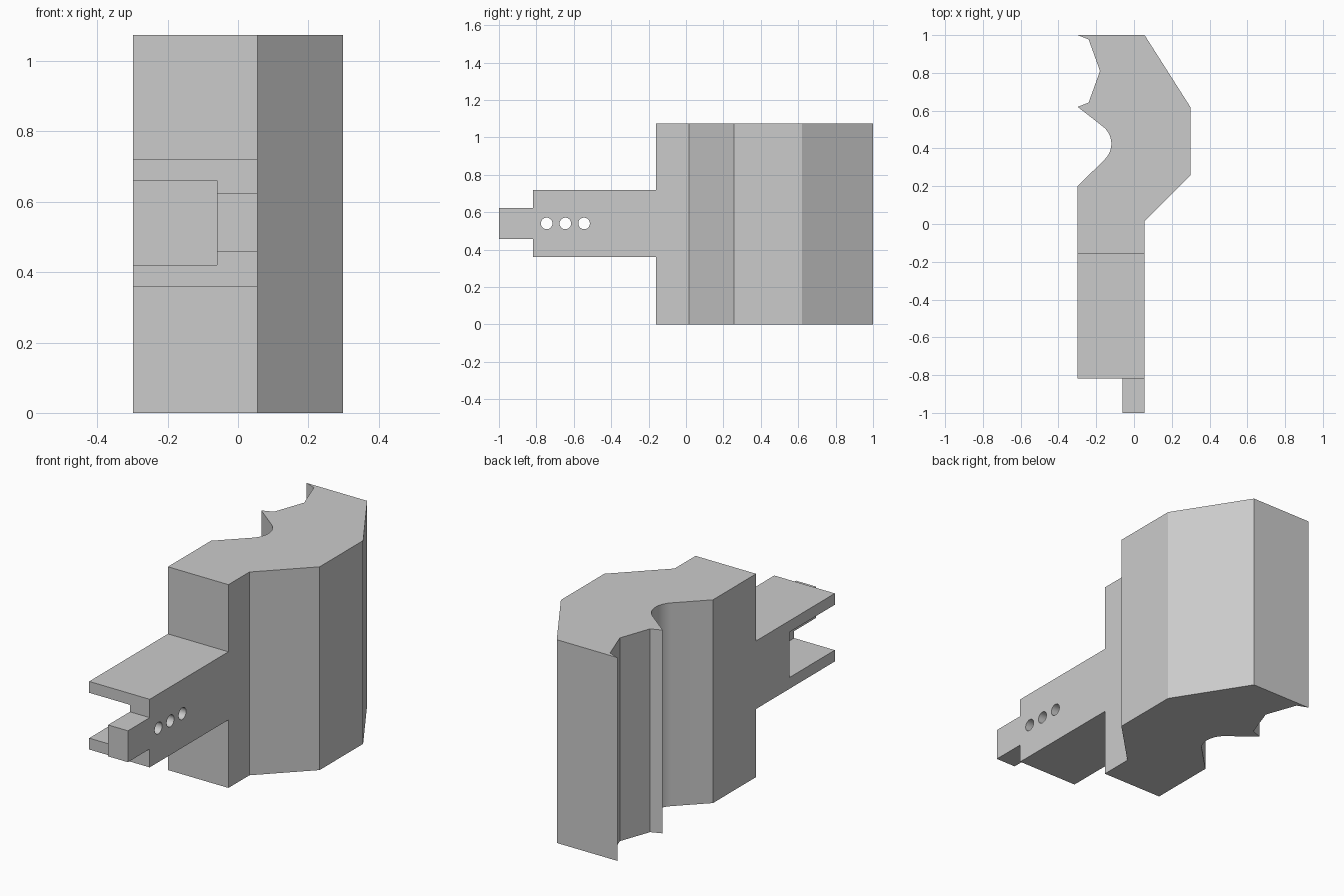
import bpy
import bmesh
from math import cos, sin, pi, radians
from mathutils import Vector, Matrix

cube = bpy.data.objects.get("Cube")
if cube:
    bpy.data.objects.remove(cube, do_unlink=True)

grey = bpy.data.materials.new("light grey")
grey.use_nodes = True
grey.diffuse_color = (0.6, 0.6, 0.6, 1)
grey.node_tree.nodes["Principled BSDF"].inputs["Base Color"].default_value = (0.6, 0.6, 0.6, 1)


def make_object(name, bm):
    bmesh.ops.recalc_face_normals(bm, faces=bm.faces[:])
    mesh = bpy.data.meshes.new(name)
    bm.to_mesh(mesh)
    bm.free()
    mesh.materials.append(grey)
    obj = bpy.data.objects.new(name, mesh)
    bpy.context.scene.collection.objects.link(obj)
    return obj


def prism(name, outline, height):
    """Extrude a plan outline straight up from the ground."""
    bm = bmesh.new()
    face = bm.faces.new([bm.verts.new((x, y, 0)) for x, y in outline])
    top = bmesh.ops.extrude_face_region(bm, geom=[face])["geom"]
    bmesh.ops.translate(bm, vec=(0, 0, height),
                        verts=[v for v in top if isinstance(v, bmesh.types.BMVert)])
    return make_object(name, bm)


def box(name, low, high):
    low, high = Vector(low), Vector(high)
    bm = bmesh.new()
    matrix = Matrix.Translation((low + high) / 2) @ Matrix.Diagonal((*(high - low), 1))
    bmesh.ops.create_cube(bm, size=1, matrix=matrix)
    return make_object(name, bm)


def rod(name, centre, radius, length):
    """Cylinder lying along x."""
    bm = bmesh.new()
    bmesh.ops.create_cone(bm, cap_ends=True, segments=32, radius1=radius, radius2=radius,
                          depth=length,
                          matrix=Matrix.Translation(centre) @ Matrix.Rotation(pi / 2, 4, "Y"))
    return make_object(name, bm)


def cut(target, cutter):
    cutter.hide_render = True
    mod = target.modifiers.new("cut", "BOOLEAN")
    mod.operation = "DIFFERENCE"
    mod.solver = "EXACT"
    mod.object = cutter
    bpy.context.view_layer.objects.active = target
    bpy.ops.object.modifier_apply(modifier=mod.name)
    bpy.data.objects.remove(cutter, do_unlink=True)


LEFT, RIGHT = -0.298, 0.056
MID = 0.54

# Main body: angled plan with a round groove and a notch along one side
groove = []
for i in range(17):
    a = radians(53 - 98 * i / 16)
    groove.append((-0.235 + 0.115 * cos(a), 0.425 + 0.115 * sin(a)))
outline = [(LEFT, -0.16), (RIGHT, -0.16), (RIGHT, 0.015), (0.298, 0.257), (0.298, 0.62),
           (RIGHT, 1), (LEFT, 1), (-0.24, 0.977), (-0.18, 0.81), (-0.24, 0.643),
           (LEFT, 0.62), *groove, (LEFT, 0.2)]
body = prism("body", outline, 1.075)

# Arm: block with an open channel and three cross holes through its web
arm = box("arm", (LEFT, -0.818, MID - 0.18), (RIGHT, -0.16, MID + 0.18))
cut(arm, box("channel_cutter", (-0.5, -1.1, MID - 0.12), (-0.06, -0.44, MID + 0.12)))
for y in (-0.745, -0.645, -0.545):
    cut(arm, rod("hole_cutter", (0, y, MID), 0.031, 0.3))

# Tongue at the end of the arm
tongue = box("tongue", (-0.06, -1, MID - 0.083), (RIGHT, -0.818, MID + 0.083))

# Smooth the round groove and holes, keep the corners sharp
for obj in (body, arm):
    bpy.ops.object.select_all(action="DESELECT")
    obj.select_set(True)
    bpy.context.view_layer.objects.active = obj
    bpy.ops.object.shade_smooth_by_angle(angle=radians(15))
